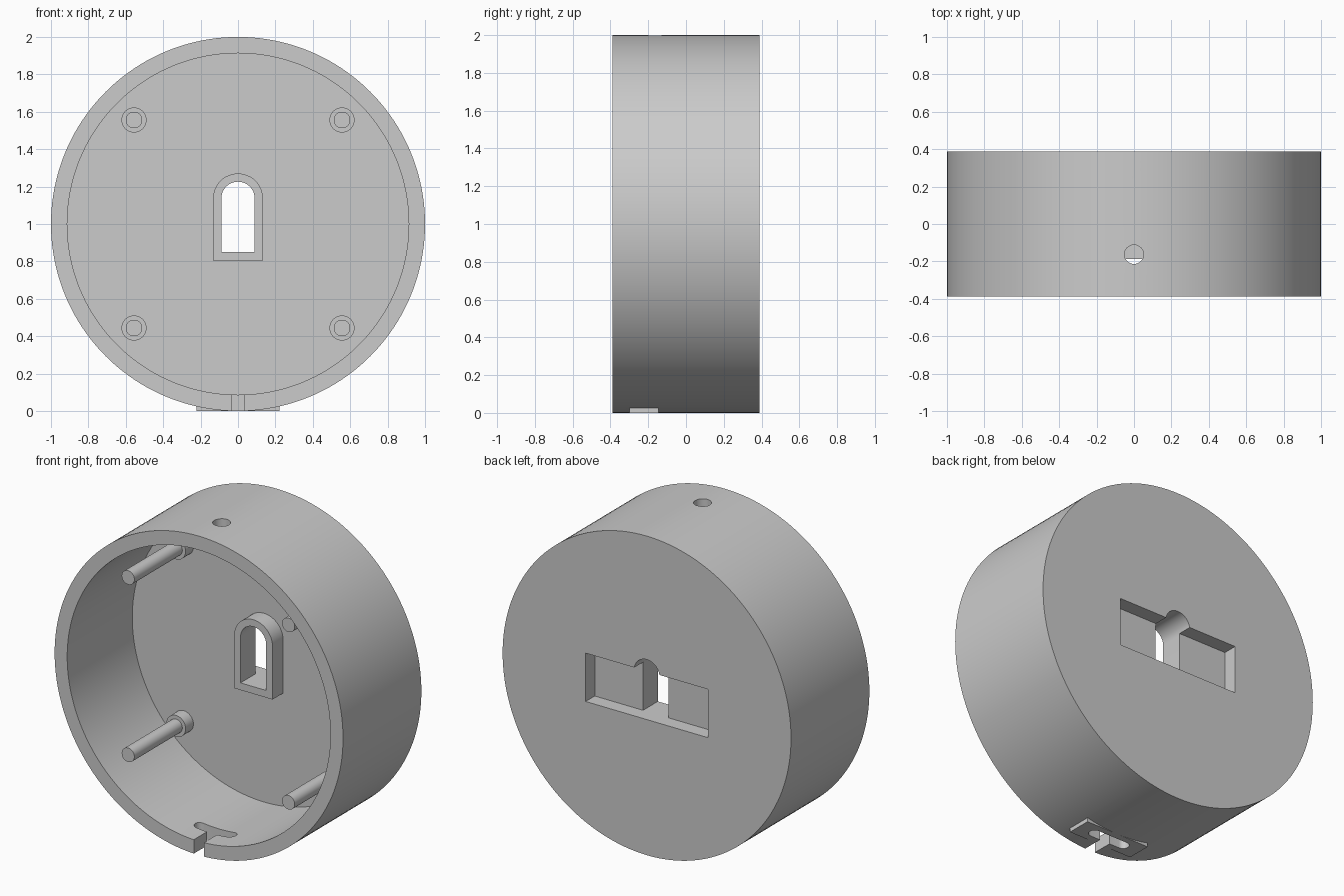
import bpy
import bmesh
from math import sin, cos, pi, radians
from mathutils import Vector

cube = bpy.data.objects.get("Cube")
if cube:
    bpy.data.objects.remove(cube, do_unlink=True)

grey = bpy.data.materials.new("plain grey")
grey.use_nodes = True
colour = (0.6, 0.6, 0.6, 1)
grey.diffuse_color = colour
grey.node_tree.nodes["Principled BSDF"].inputs["Base Color"].default_value = colour

FRONT, BACK, FLOOR = -0.388, 0.388, 0.257
OVER = 0.1  # how far cutters reach past the surface


def arc(cx, cy, r, start=0, end=360, steps=32):
    """Points on an arc, angles in degrees."""
    angles = [radians(start + (end - start) * i / steps) for i in range(steps + 1)]
    return [(cx + r * cos(a), cy + r * sin(a)) for a in angles]


def circle(cx, cy, r, steps=32):
    return arc(cx, cy, r, 0, 360, steps)[:-1]


def box(x0, x1, y0, y1):
    return [(x0, y0), (x1, y0), (x1, y1), (x0, y1)]


def arch(half, bottom, spring):
    """Upright slot outline with a round top."""
    return [(-half, bottom), (half, bottom)] + arc(0, spring, half, 0, 180, 24)


def prism(name, outline, start, end, axis="Y"):
    """Extrude an outline along y (outline in x, z) or z (outline in x, y)."""
    bm = bmesh.new()
    place = (lambda a, b: Vector((a, start, b))) if axis == "Y" else (lambda a, b: Vector((a, b, start)))
    shift = Vector((0, end - start, 0)) if axis == "Y" else Vector((0, 0, end - start))
    face = bm.faces.new([bm.verts.new(place(a, b)) for a, b in outline])
    top = bmesh.ops.extrude_face_region(bm, geom=[face])["geom"]
    bmesh.ops.translate(bm, vec=shift, verts=[v for v in top if isinstance(v, bmesh.types.BMVert)])
    bmesh.ops.recalc_face_normals(bm, faces=bm.faces)
    mesh = bpy.data.meshes.new(name)
    bm.to_mesh(mesh)
    bm.free()
    mesh.materials.append(grey)
    obj = bpy.data.objects.new(name, mesh)
    bpy.context.collection.objects.link(obj)
    return obj


def activate(obj):
    bpy.ops.object.select_all(action="DESELECT")
    obj.select_set(True)
    bpy.context.view_layer.objects.active = obj


def combine(target, tool, operation="DIFFERENCE"):
    """Apply a boolean and remove the tool object."""
    activate(target)
    mod = target.modifiers.new("boolean", "BOOLEAN")
    mod.operation, mod.solver, mod.object = operation, "EXACT", tool
    bpy.ops.object.modifier_apply(modifier=mod.name)
    bpy.data.objects.remove(tool, do_unlink=True)


# Round cup, open at the front
housing = prism("housing", circle(0, 1, 1, 160), FRONT, BACK)
combine(housing, prism("cavity", circle(0, 1, 0.913, 160), FRONT - OVER, FLOOR))

# Flat pad under the rim and the arched collar on the inner floor
combine(housing, prism("bottom_pad", box(-0.223, 0.223, -0.3, -0.145), 0, 0.05, "Z"), "UNION")
combine(housing, prism("arch_collar", arch(0.133, 0.805, 1.137), 0.152, FLOOR + 0.02), "UNION")

# Rear pocket and the arched opening through the floor
combine(housing, prism("rear_pocket", box(-0.424, 0.424, 0.85, 1.153), 0.298, BACK + OVER))
combine(housing, prism("arch_opening", arch(0.089, 0.85, 1.137), 0.1, BACK + OVER))

# Hole in the top of the rim
combine(housing, prism("top_hole", circle(0, -0.163, 0.051), 1.8, 2 + OVER, "Z"))

# T-shaped cable slot in the bottom of the rim
SLOT_Y, SLOT_R, SLOT_X = -0.222, 0.036, 0.105
slot = arc(SLOT_X, SLOT_Y, SLOT_R, -90, 90, 16) + arc(-SLOT_X, SLOT_Y, SLOT_R, 90, 270, 16)
combine(housing, prism("cable_slot", slot, -OVER, 0.2, "Z"))
combine(housing, prism("cable_notch", box(-0.035, 0.035, FRONT - OVER, SLOT_Y), -OVER, 0.2, "Z"))

# Four mounting posts, each with a collar at its foot
parts = [housing]
for side, sx in (("left", 1), ("right", -1)):
    for level, sz in (("upper", 1), ("lower", -1)):
        x, z = sx * 0.556, 1 + sz * 0.556
        post = prism(f"{level}_{side}_post", circle(x, z, 0.044), -0.295, FLOOR + 0.02)
        collar = prism("post_collar", circle(x, z, 0.067), 0.18, FLOOR + 0.02)
        combine(post, collar, "UNION")
        parts.append(post)

# Smooth the curved walls, keep the edges sharp
for part in parts:
    activate(part)
    bpy.ops.object.shade_smooth_by_angle(angle=radians(30))
